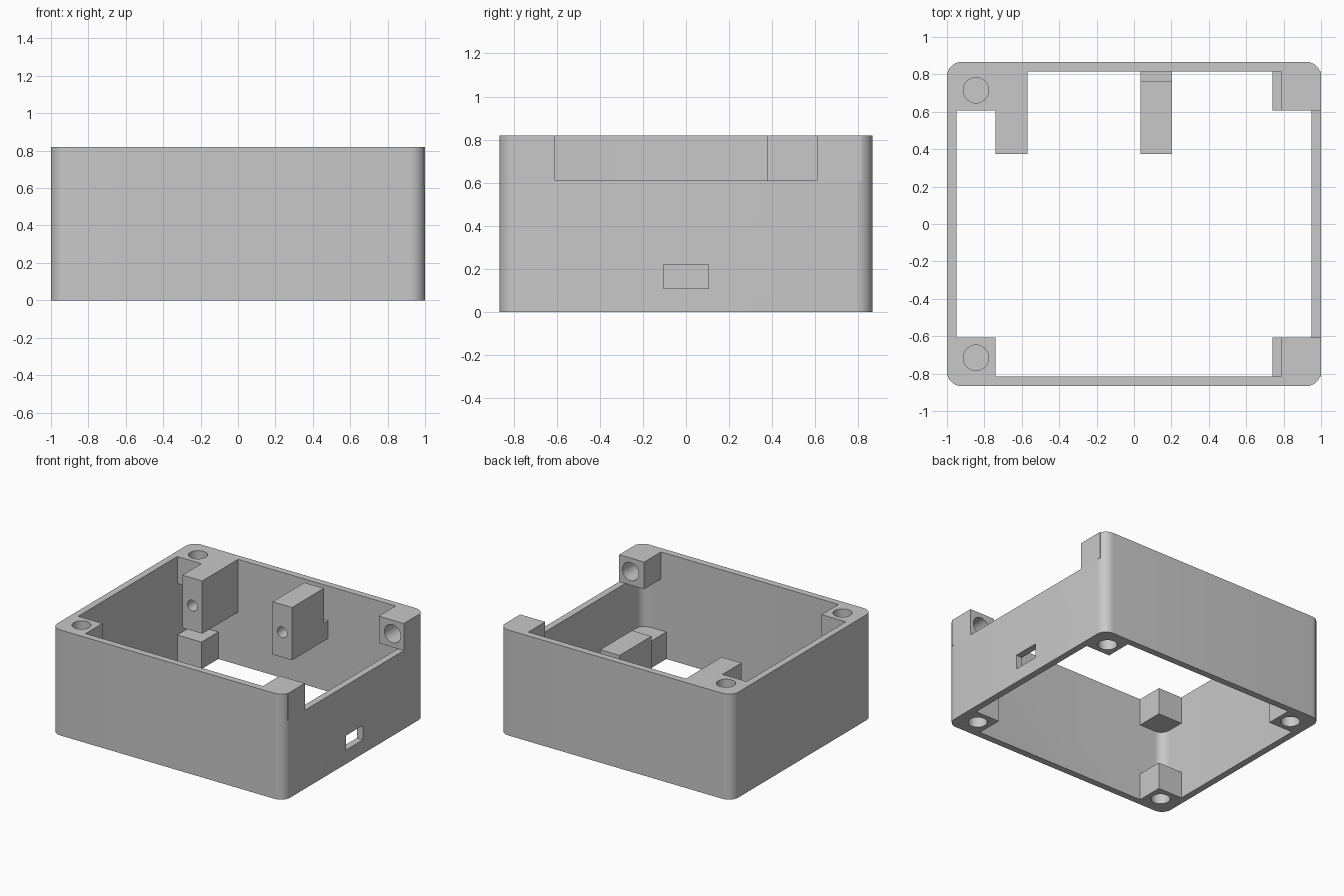
import bpy
import bmesh
from math import cos, sin, pi, radians
from mathutils import Matrix, Vector

cube = bpy.data.objects.get("Cube")
if cube:
    bpy.data.objects.remove(cube, do_unlink=True)

# Main dimensions
HX, HY, H = 1.0, 0.867, 0.82
IX, IY = 0.948, 0.815
OUTER_R, INNER_R = 0.08, 0.07
BLOCK = 0.21
HOLE_DEPTH = 0.16

grey = bpy.data.materials.new("plain_grey")
grey.use_nodes = True
colour = (0.58, 0.58, 0.58, 1)
grey.diffuse_color = colour
grey.node_tree.nodes["Principled BSDF"].inputs["Base Color"].default_value = colour


def finish(name, bm):
    bmesh.ops.recalc_face_normals(bm, faces=bm.faces)
    mesh = bpy.data.meshes.new(name)
    bm.to_mesh(mesh)
    bm.free()
    mesh.materials.append(grey)
    obj = bpy.data.objects.new(name, mesh)
    bpy.context.collection.objects.link(obj)
    return obj


def box(name, low, high, radius=0, corner=None):
    """Box between two points; rounds all upright edges, or only the one at corner (sx, sy)."""
    low, high = Vector(low), Vector(high)
    mid = (low + high) / 2
    bm = bmesh.new()
    bmesh.ops.create_cube(bm, size=1)
    bmesh.ops.scale(bm, vec=high - low, verts=bm.verts)
    bmesh.ops.translate(bm, vec=mid, verts=bm.verts)
    if radius:
        def chosen(edge):
            a, b = (v.co for v in edge.verts)
            if abs(a.z - b.z) < 0.001:
                return False
            return corner is None or ((a.x - mid.x) * corner[0] > 0 and (a.y - mid.y) * corner[1] > 0)
        bmesh.ops.bevel(bm, geom=[e for e in bm.edges if chosen(e)], offset=radius,
                        segments=10, profile=0.5, affect='EDGES')
    return finish(name, bm)


def drill(center, radius, depth, axis='Z'):
    """Cylindrical cutter centred on the mouth of a blind hole, reaching depth both ways."""
    bm = bmesh.new()
    turn = Matrix.Rotation(pi / 2, 4, 'X') if axis == 'Y' else Matrix()
    bmesh.ops.create_cone(bm, cap_ends=True, segments=40, radius1=radius, radius2=radius,
                          depth=2 * depth, matrix=Matrix.Translation(center) @ turn)
    return finish("cutter", bm)


def combine(obj, other, operation='DIFFERENCE'):
    other.hide_render = True
    mod = obj.modifiers.new("cut", 'BOOLEAN')
    mod.operation = operation
    mod.solver = 'EXACT'
    mod.object = other
    bpy.context.view_layer.update()
    graph = bpy.context.evaluated_depsgraph_get()
    mesh = bpy.data.meshes.new_from_object(obj.evaluated_get(graph))
    obj.modifiers.clear()
    obj.data = mesh
    bpy.data.objects.remove(other, do_unlink=True)


parts = []

# Open frame: rounded outside, rounded inside, no floor or lid
frame = box("wall_frame", (-HX, -HY, 0), (HX, HY, H), OUTER_R)
combine(frame, box("cutter", (-IX, -IY, -0.1), (IX, IY, H + 0.1), INNER_R))
# Right wall is lowered, and has a small cable slot
combine(frame, box("cutter", (0.785, -IY, H - BLOCK), (1.2, IY, H + 0.1)))
combine(frame, box("cutter", (0.9, -0.105, 0.108), (1.1, 0.105, 0.22)))
parts.append(frame)

for sy, end in ((-1, "front"), (1, "back")):
    ys = sorted((sy * 0.608, sy * IY))
    # Bottom corner posts with screw holes from below
    for sx, side in ((-1, "right"), (1, "left")):
        xs = sorted((sx * 0.74, sx * IX))
        post = box(f"bottom_post_{end}_{side}", (xs[0], ys[0], 0), (xs[1], ys[1], BLOCK),
                   INNER_R, (sx, sy))
        combine(post, drill((sx * 0.845, sy * 0.715, 0), 0.068, HOLE_DEPTH))
        parts.append(post)
    # Top corner posts with screw holes from above
    post = box(f"top_post_{end}", (-IX, ys[0], H - BLOCK), (-0.74, ys[1], H), INNER_R, (-1, sy))
    combine(post, drill((-0.845, sy * 0.715, H), 0.068, HOLE_DEPTH))
    parts.append(post)
    # Square blocks beside the lowered wall, with holes facing each other
    block = box(f"side_block_{end}", (0.785, ys[0], H - BLOCK), (HX, ys[1], H))
    combine(block, drill((0.903, sy * 0.608, H - BLOCK / 2), 0.07, HOLE_DEPTH, 'Y'))
    parts.append(block)

# Two brackets reaching forward from the back wall
for name, x0, x1, gap in (("bracket_outer", -0.74, -0.57, False),
                          ("bracket_middle", 0.035, 0.202, True)):
    bracket = box(name, (x0, 0.375, 0.41), (x1, IY, H))
    if gap:
        combine(bracket, box("cutter", (x0 - 0.1, 0.765, 0.55), (x1 + 0.1, IY + 0.1, H + 0.1)))
    combine(bracket, drill(((x0 + x1) / 2, 0.375, 0.605), 0.042, 0.2, 'Y'))
    parts.append(bracket)

# Smooth the rounded corners and bores only
bpy.ops.object.select_all(action='DESELECT')
for part in parts:
    part.select_set(True)
bpy.context.view_layer.objects.active = frame
bpy.ops.object.shade_smooth_by_angle(angle=radians(30))
